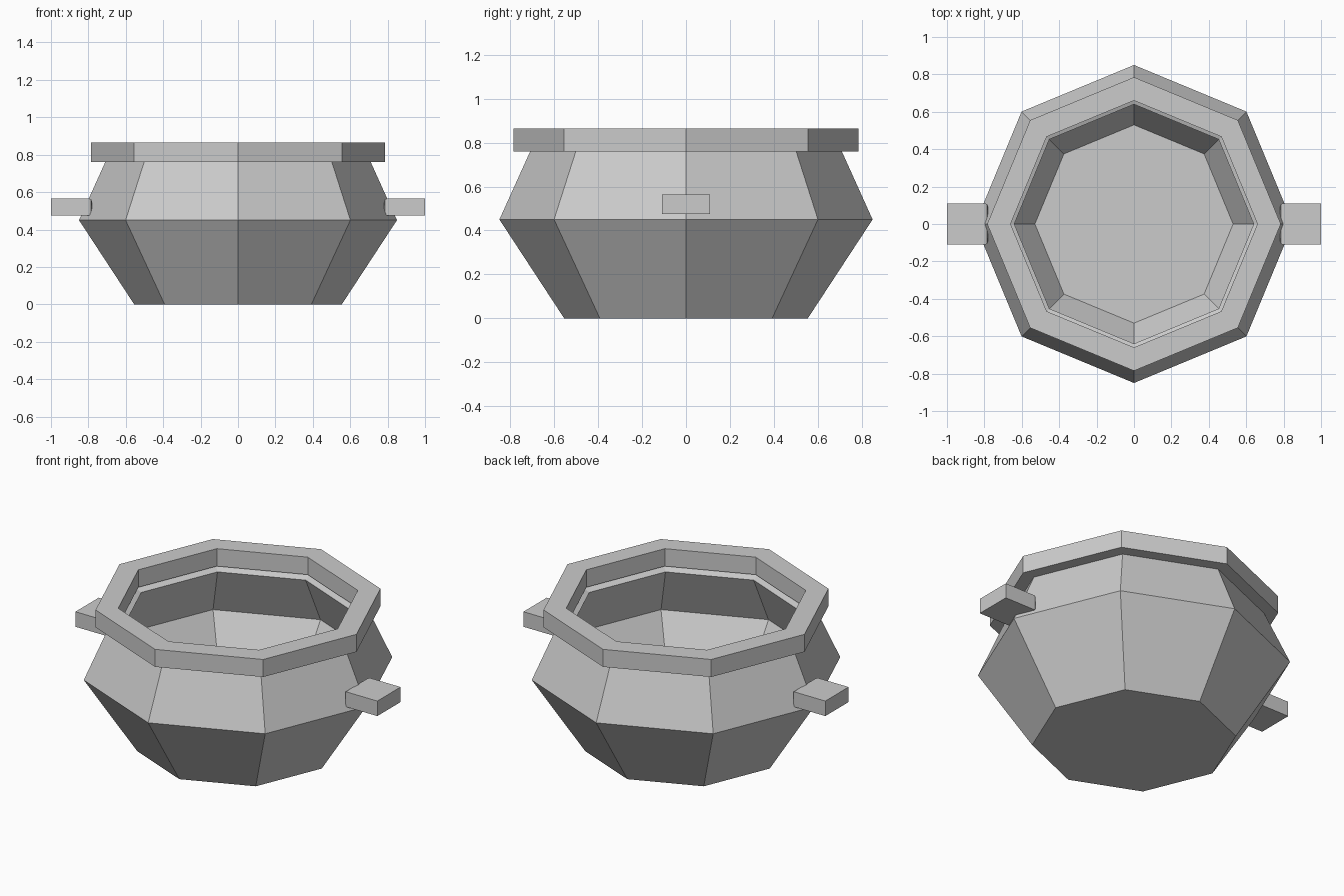
import bpy, bmesh, math

if "Cube" in bpy.data.objects:
    bpy.data.objects.remove(bpy.data.objects["Cube"], do_unlink=True)

SIDES = 8

# Single matte grey
grey = bpy.data.materials.new("grey")
grey.use_nodes = True
COLOUR = (0.6, 0.6, 0.6, 1)
grey.diffuse_color = COLOUR
grey.node_tree.nodes["Principled BSDF"].inputs["Base Color"].default_value = COLOUR


def finish(name, bm):
    bmesh.ops.recalc_face_normals(bm, faces=bm.faces)
    mesh = bpy.data.meshes.new(name)
    bm.to_mesh(mesh)
    bm.free()
    mesh.materials.append(grey)
    obj = bpy.data.objects.new(name, mesh)
    bpy.context.collection.objects.link(obj)
    return obj


def lathe(name, profile, closed=False):
    """Revolve (radius, height) points; open profiles get capped ends."""
    bm = bmesh.new()
    rings = []
    for r, z in profile:
        angles = [2 * math.pi * i / SIDES for i in range(SIDES)]
        rings.append([bm.verts.new((r * math.cos(a), r * math.sin(a), z)) for a in angles])
    pairs = list(zip(rings, rings[1:]))
    if closed:
        pairs.append((rings[-1], rings[0]))
    else:
        bm.faces.new(rings[0])
        bm.faces.new(rings[-1])
    for low, high in pairs:
        for i in range(SIDES):
            j = (i + 1) % SIDES
            bm.faces.new((low[i], low[j], high[j], high[i]))
    return finish(name, bm)


# Hollow pot body: outside up to the neck, then down the inside to the floor
lathe("pot_body", [(0.555, 0), (0.85, 0.45), (0.71, 0.76),
                   (0.64, 0.735), (0.78, 0.445), (0.53, 0.06)])

# Collar around the mouth
lathe("rim", [(0.785, 0.76), (0.785, 0.865), (0.66, 0.865), (0.66, 0.76)], closed=True)


# Block handles, softened where they enter the body
def handle(name, side):
    bm = bmesh.new()
    bmesh.ops.create_cube(bm, size=1)
    for v in bm.verts:
        v.co.x = side * (0.89 + 0.11 * math.copysign(1, v.co.x) * side)
        v.co.y *= 0.22
        v.co.z = 0.52 + v.co.z * 0.09
    inner = [e for e in bm.edges if all(abs(v.co.x) < 0.8 for v in e.verts)]
    bmesh.ops.bevel(bm, geom=inner, offset=0.016, segments=2, profile=0.5, affect="EDGES")
    finish(name, bm)


handle("left_handle", 1)
handle("right_handle", -1)
